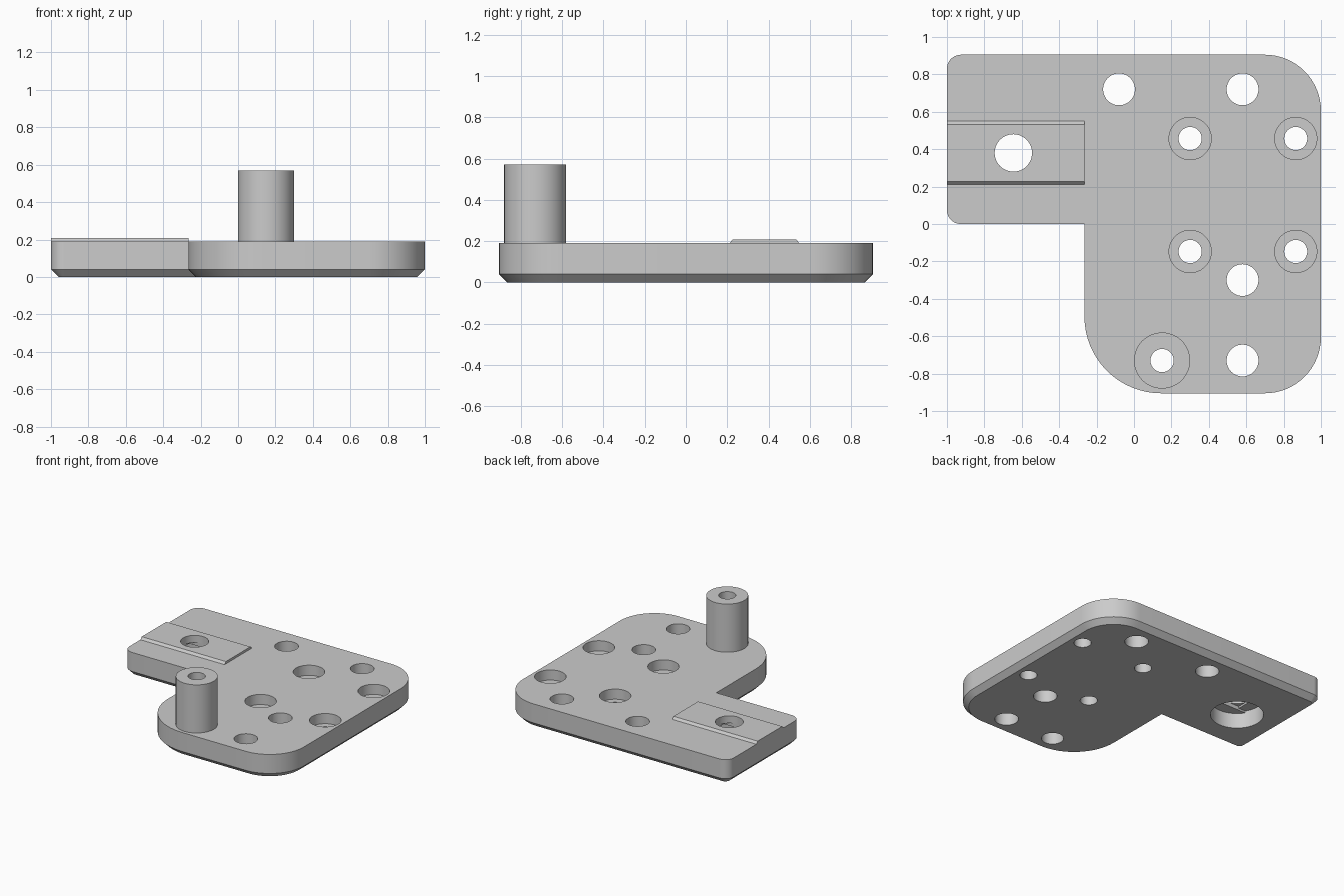
import bpy, bmesh
from math import cos, sin, pi, radians

cube = bpy.data.objects.get("Cube")
if cube:
    bpy.data.objects.remove(cube, do_unlink=True)

grey = bpy.data.materials.new("plain grey")
grey.use_nodes = True
grey.diffuse_color = (0.6, 0.6, 0.6, 1)
grey.node_tree.nodes["Principled BSDF"].inputs["Base Color"].default_value = (0.6, 0.6, 0.6, 1)

TOP = 0.19
CHAMFER = 0.04
PEG = (0.15, -0.73)
SLOT = (-0.645, 0.38)


def make(name, rings, closed=False):
    """Skin equal-length rings of points, capping both ends unless closed."""
    bm = bmesh.new()
    loops = [[bm.verts.new(p) for p in ring] for ring in rings]
    n = len(loops[0])
    pairs = list(zip(loops, loops[1:]))
    if closed:
        pairs.append((loops[-1], loops[0]))
    else:
        bm.faces.new(loops[0])
        bm.faces.new(loops[-1])
    for a, b in pairs:
        for i in range(n):
            j = (i + 1) % n
            bm.faces.new((a[i], a[j], b[j], b[i]))
    bmesh.ops.recalc_face_normals(bm, faces=bm.faces)
    mesh = bpy.data.meshes.new(name)
    bm.to_mesh(mesh)
    bm.free()
    mesh.materials.append(grey)
    obj = bpy.data.objects.new(name, mesh)
    bpy.context.collection.objects.link(obj)
    return obj


def circle(centre, r, z, n=48):
    return [(centre[0] + r * cos(2 * pi * i / n), centre[1] + r * sin(2 * pi * i / n), z)
            for i in range(n)]


def lathe(name, centre, profile, closed=False):
    return make(name, [circle(centre, r, z) for r, z in profile], closed)


def block(name, centre, hx, hy, z0, z1):
    corners = [(-hx, -hy), (hx, -hy), (hx, hy), (-hx, hy)]
    return make(name, [[(centre[0] + x, centre[1] + y, z) for x, y in corners] for z in (z0, z1)])


def boolean(target, cutter, operation="DIFFERENCE"):
    mod = target.modifiers.new("cut", "BOOLEAN")
    mod.operation = operation
    mod.solver = "EXACT"
    mod.object = cutter
    bpy.context.view_layer.objects.active = target
    bpy.ops.object.modifier_apply(modifier=mod.name)


def discard(obj):
    bpy.data.objects.remove(obj, do_unlink=True)


def outline(inset, z):
    """L-shaped outline: corner x, y, radius and arc start angle."""
    corners = [(1, -0.905, 0.3, -90), (1, 0.905, 0.3, 0), (-1, 0.905, 0.075, 90),
               (-1, 0, 0.075, 180), (-0.265, 0, 0, None), (-0.265, -0.905, 0.41, 180)]
    pts = []
    for x, y, r, start in corners:
        if start is None:
            pts.append((x + inset, y + inset, z))
            continue
        cx = x - r if x > 0 else x + r
        cy = y - r if y > 0.5 else y + r
        for i in range(17):
            a = radians(start + 90 * i / 16)
            pts.append((cx + (r - inset) * cos(a), cy + (r - inset) * sin(a), z))
    return pts


# Base plate with a chamfered lower edge
plate = make("base_plate", [outline(CHAMFER, 0), outline(0, CHAMFER), outline(0, TOP)])

# Plain through holes
cutters = [lathe("hole_cutter", c, [(0.085, -0.1), (0.085, 0.3)])
           for c in [(-0.08, 0.72), (0.58, 0.72), (0.58, -0.3), (0.58, -0.73)]]

# Counterbored screw holes
for x in (0.3, 0.865):
    for y in (0.457, -0.147):
        cutters.append(lathe("screw_cutter", (x, y), [
            (0.062, -0.1), (0.062, 0.11), (0.113, 0.11), (0.113, 0.3)]))

# Peg bore, wider from below
cutters.append(lathe("peg_cutter", PEG, [
    (0.08, -0.1), (0.08, 0.12), (0.062, 0.12), (0.062, 0.3)]))

# Large recess under the arm with stepped ceiling
recess = lathe("recess_cutter", SLOT, [(0.19, -0.1), (0.19, 0.12)])
chord = lathe("chord_cutter", SLOT, [(0.19, 0.05), (0.19, 0.135)])
strip = block("strip_cutter", SLOT, 0.3, 0.1, 0, 0.3)
boolean(chord, strip, "INTERSECT")
discard(strip)
square = block("square_cutter", SLOT, 0.1, 0.1, 0.05, 0.15)
cutters += [recess, chord, square]

for cutter in cutters:
    boolean(plate, cutter)
    discard(cutter)

# Raised guide rail with sloped sides
section = [(0.21, TOP), (0.55, TOP), (0.533, 0.208), (0.227, 0.208)]
rail = make("guide_rail", [[(x, y, z) for y, z in section] for x in (-1, -0.265)])
bore = lathe("bore_cutter", SLOT, [(0.1, -0.1), (0.1, 0.4)])
boolean(plate, bore)
boolean(rail, bore)
discard(bore)

# Hollow peg
peg = lathe("hollow_peg", PEG, [(0.15, TOP), (0.15, 0.57), (0.062, 0.57), (0.062, TOP)], closed=True)

# Smooth round walls, keep edges sharp
bpy.ops.object.select_all(action="DESELECT")
for obj in (plate, rail, peg):
    obj.select_set(True)
bpy.context.view_layer.objects.active = plate
bpy.ops.object.shade_smooth_by_angle(angle=radians(30))
